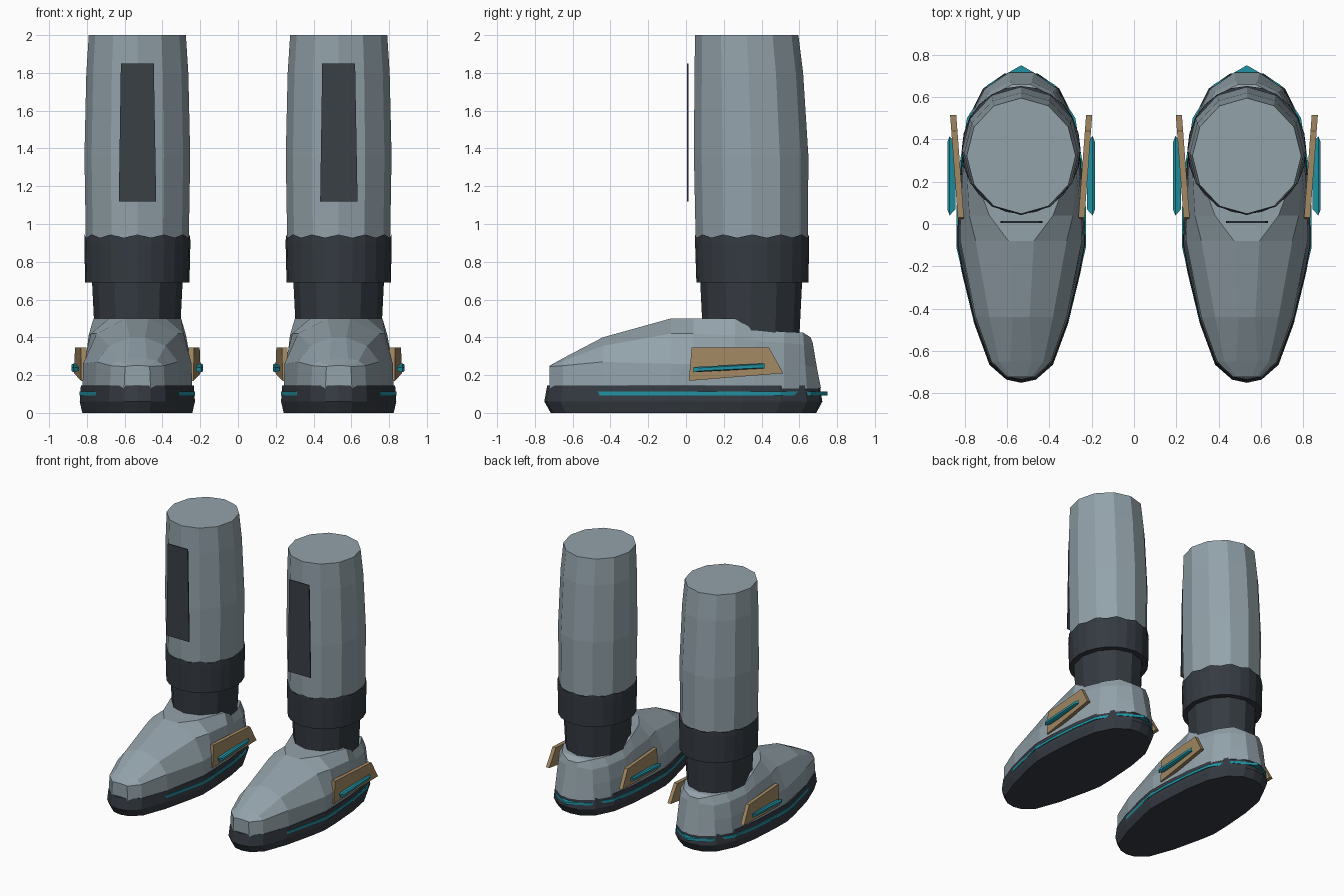
import bpy, bmesh, math

if "Cube" in bpy.data.objects:
    bpy.data.objects.remove(bpy.data.objects["Cube"])


def material(name, rgb):
    m = bpy.data.materials.new(name)
    m.diffuse_color = (*rgb, 1)
    m.use_nodes = True
    m.node_tree.nodes["Principled BSDF"].inputs["Base Color"].default_value = m.diffuse_color
    return m


GREY = material("steel grey", (0.29, 0.36, 0.40))
DARK = material("charcoal", (0.035, 0.043, 0.054))
SLATE = material("dark slate", (0.042, 0.05, 0.062))
TEAL = material("teal", (0.015, 0.29, 0.37))
TAN = material("tan", (0.36, 0.25, 0.125))


def loft(name, rings, mat, cx):
    """Skin closed rings of equal point count and cap both ends."""
    bm = bmesh.new()
    loops = [[bm.verts.new((x + cx, y, z)) for x, y, z in r] for r in rings]
    n = len(loops[0])
    for a, b in zip(loops, loops[1:]):
        for i in range(n):
            j = (i + 1) % n
            bm.faces.new((a[i], a[j], b[j], b[i]))
    bm.faces.new(loops[0][::-1])
    bm.faces.new(loops[-1])
    bmesh.ops.recalc_face_normals(bm, faces=bm.faces)
    mesh = bpy.data.meshes.new(name)
    bm.to_mesh(mesh)
    bm.free()
    mesh.materials.append(mat)
    ob = bpy.data.objects.new(name, mesh)
    bpy.context.collection.objects.link(ob)
    return ob


def oval(rx, y0, y1, z, n=12, jag=0):
    """Horizontal oval with a corner at the front; jag lowers every other corner."""
    c, ry = (y0 + y1) / 2, (y1 - y0) / 2
    return [(rx * math.sin(2 * math.pi * i / n), c - ry * math.cos(2 * math.pi * i / n),
             z - jag * (i % 2)) for i in range(n)]


def outline(half, z, s=1.0, dy=0.0):
    """Mirror a half outline about x = 0."""
    pts = half + [(-x, y) for x, y in half[-2:0:-1]]
    return [(x * s, y * s + dy, z) for x, y in pts]


SOLE = [(0, -.75), (.07, -.735), (.15, -.665), (.222, -.47), (.28, -.23), (.305, -.1),
        (.302, .06), (.285, .3), (.25, .5), (.18, .64), (.08, .71), (0, .722)]
TRIM = [(0, -.70), (.14, -.64), (.226, -.45), (.306, -.11), (.306, .07), (.288, .3),
        (.256, .5), (.155, .66), (0, .75)]

# upper sections: y, base w, mid w, mid z, shoulder w, shoulder z, top w, top z, top lean
UPPER = [
    (-.722, .07, .065, .245, .05, .248, .025, .25, 0),
    (-.65, .145, .14, .25, .105, .275, .05, .29, 0),
    (-.44, .222, .215, .27, .15, .355, .04, .40, 0),
    (-.08, .29, .287, .26, .215, .42, .06, .50, 0),
    (.04, .288, .285, .26, .245, .42, .15, .50, 0),
    (.26, .278, .275, .26, .258, .41, .232, .50, 0),
    (.36, .267, .262, .26, .25, .38, .222, .44, 0),
    (.52, .235, .23, .25, .215, .37, .18, .43, 0),
    (.64, .17, .16, .25, .15, .36, .12, .425, -.02),
    (.715, .06, .055, .24, .05, .37, .04, .40, -.055),
]


def upper_ring(y, wb, wm, zm, ws, zs, wt, zt, lean):
    half = [(wb, y, .13), (wm, y + lean * .4, zm), (ws, y + lean * .8, zs), (wt, y + lean, zt)]
    return half + [(-x, yy, z) for x, yy, z in half[::-1]]


for side, cx in (("left", -.533), ("right", .533)):
    # shin tube, cuff and ankle
    loft(side + "_shin", [oval(.272, .052, .645, .88), oval(.28, .042, .648, 1.36),
                          oval(.27, .045, .62, 1.8), oval(.257, .048, .595, 2)], GREY, cx)
    loft(side + "_cuff", [oval(.276, .055, .648, .69, 24), oval(.281, .048, .652, .90, 24),
                          oval(.279, .047, .652, .945, 24, .018)], DARK, cx)
    loft(side + "_ankle", [oval(.225, .09, .60, .40), oval(.24, .075, .615, .70)], DARK, cx)

    # shin plate standing just in front of the tube
    loft(side + "_shin_plate",
         [[(-.098, y, 1.12), (.1, y, 1.12), (.087, y, 1.85), (-.087, y, 1.85)]
          for y in (.005, .013)], SLATE, cx)

    # shoe upper, sole and heel trim
    loft(side + "_shoe_upper", [upper_ring(*r) for r in UPPER], GREY, cx)
    loft(side + "_sole", [outline(SOLE, 0, .955), outline(SOLE, .06), outline(SOLE, .145, .98)],
         DARK, cx)
    loft(side + "_sole_trim", [outline(TRIM, .092), outline(TRIM, .112)], TEAL, cx)

    # slanted pads and their light bars on both sides of the shoe
    for place, s in (("inner", -1 if cx > 0 else 1), ("outer", 1 if cx > 0 else -1)):
        pad = [(.015, .17), (.515, .21), (.44, .345), (.03, .345)]
        loft(f"{side}_{place}_pad",
             [[(s * (base + .075 * y), y, z) for y, z in pad] for base in (.268, .297)], TAN, cx)
        bar = [(.04, .215), (.415, .236), (.415, .262), (.04, .243)]
        mid = [(.07, .222), (.385, .238), (.385, .255), (.07, .238)]
        loft(f"{side}_{place}_light_bar",
             [[(s * x, y, z) for y, z in pts] for x, pts in ((.31, mid), (.338, bar), (.349, mid))],
             TEAL, cx)
